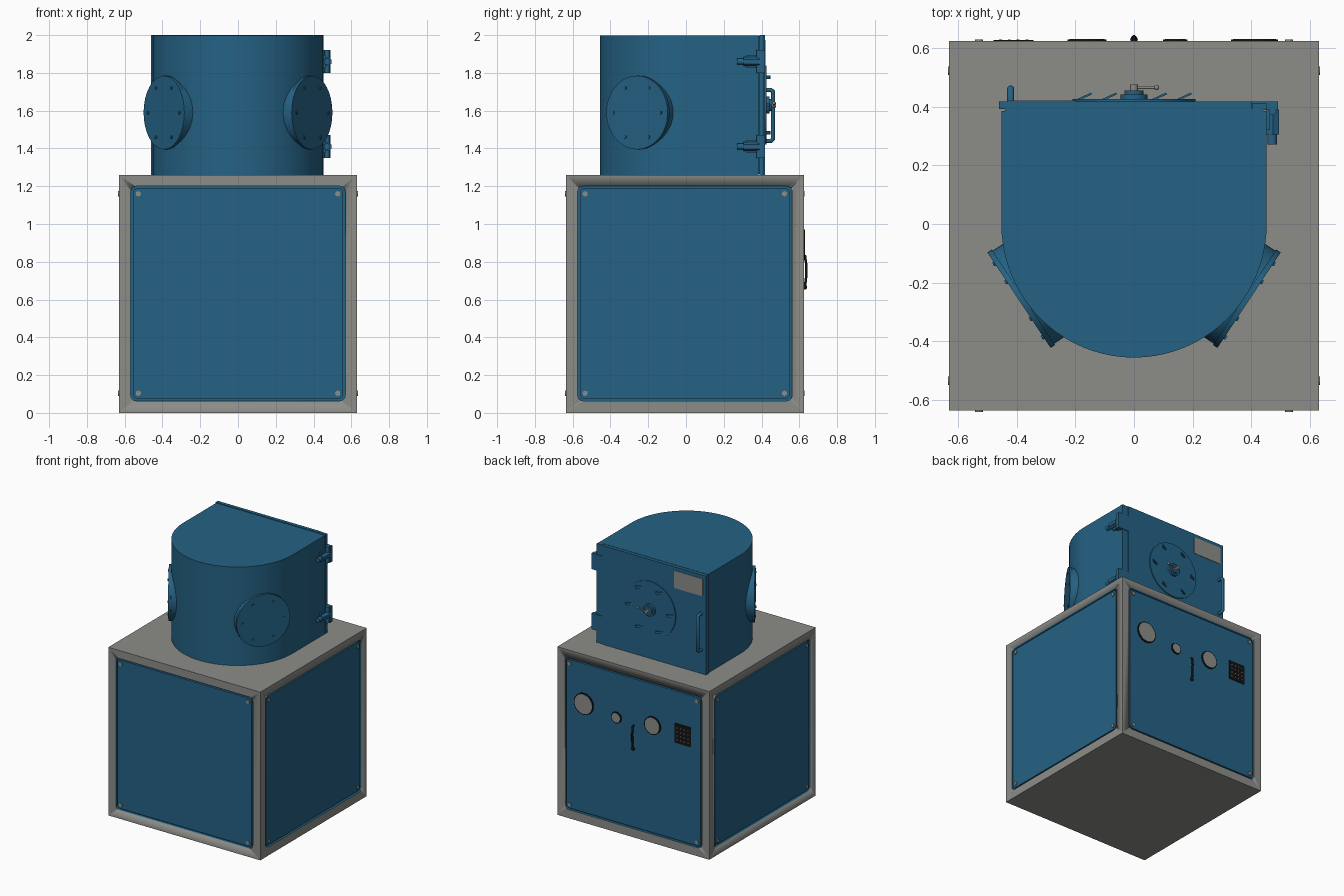
import bpy, bmesh
from math import sin, cos, pi, radians
from mathutils import Matrix, Vector

if "Cube" in bpy.data.objects:
    bpy.data.objects.remove(bpy.data.objects["Cube"], do_unlink=True)


def material(name, rgb):
    m = bpy.data.materials.new(name)
    m.use_nodes = True
    m.diffuse_color = (*rgb, 1)
    m.node_tree.nodes["Principled BSDF"].inputs["Base Color"].default_value = (*rgb, 1)
    return m


BLUE = material("steel blue paint", (0.018, 0.122, 0.23))
GREY = material("grey metal", (0.265, 0.265, 0.25))
BLACK = material("black plastic", (0.006, 0.006, 0.006))

CY = -0.006          # depth centre of the cabinet
HALF = 0.63          # half the cabinet size
BACK = CY + HALF     # rear face of the cabinet
DOOR = 0.418         # rear face of the chamber door
MID = 1.63           # mid height of the chamber
UPRIGHT = Matrix.Rotation(pi / 2, 4, 'X')
REAR = Matrix.Rotation(pi, 4, 'Z') @ UPRIGHT


def finish(name, bm, mat, matrix):
    bmesh.ops.recalc_face_normals(bm, faces=bm.faces)
    mesh = bpy.data.meshes.new(name)
    bm.to_mesh(mesh)
    bm.free()
    mesh.materials.append(mat)
    mesh.transform(matrix)
    ob = bpy.data.objects.new(name, mesh)
    bpy.context.collection.objects.link(ob)
    bpy.ops.object.select_all(action='DESELECT')
    ob.select_set(True)
    bpy.context.view_layer.objects.active = ob
    bpy.ops.object.shade_smooth_by_angle(angle=radians(35))
    return ob


def prism(name, pts, depth, mat, matrix=Matrix()):
    """Extrude a flat outline along its local z."""
    bm = bmesh.new()
    face = bm.faces.new([bm.verts.new((x, y, 0)) for x, y in pts])
    top = bmesh.ops.extrude_face_region(bm, geom=[face])["geom"]
    verts = [v for v in top if isinstance(v, bmesh.types.BMVert)]
    bmesh.ops.translate(bm, verts=verts, vec=(0, 0, depth))
    return finish(name, bm, mat, matrix)


def box(name, center, size, mat, turn=0):
    bm = bmesh.new()
    bmesh.ops.create_cube(bm, size=1)
    m = Matrix.Translation(center) @ Matrix.Rotation(turn, 4, 'Z') @ Matrix.Diagonal((*size, 1))
    return finish(name, bm, mat, m)


def rod(name, a, b, r, mat, sides=32):
    a, b = Vector(a), Vector(b)
    bm = bmesh.new()
    bmesh.ops.create_cone(bm, cap_ends=True, segments=sides, radius1=r, radius2=r,
                          depth=(b - a).length)
    turn = (b - a).to_track_quat('Z', 'Y').to_matrix().to_4x4()
    return finish(name, bm, mat, Matrix.Translation((a + b) / 2) @ turn)


def ball(name, center, r, mat):
    bm = bmesh.new()
    bmesh.ops.create_uvsphere(bm, u_segments=16, v_segments=10, radius=r)
    return finish(name, bm, mat, Matrix.Translation(center))


def tube(name, pts, r, mat):
    cu = bpy.data.curves.new(name, 'CURVE')
    cu.dimensions = '3D'
    cu.bevel_depth = r
    cu.bevel_resolution = 3
    cu.use_fill_caps = True
    sp = cu.splines.new('POLY')
    sp.points.add(len(pts) - 1)
    for p, co in zip(sp.points, pts):
        p.co = (*co, 1)
    cu.materials.append(mat)
    ob = bpy.data.objects.new(name, cu)
    bpy.context.collection.objects.link(ob)


def rounded(w, h, r, n=5):
    pts = []
    for k, (sx, sy) in enumerate([(1, 1), (-1, 1), (-1, -1), (1, -1)]):
        for i in range(n + 1):
            a = (k + i / n) * pi / 2
            pts.append((sx * (w - r) + r * cos(a), sy * (h - r) + r * sin(a)))
    return pts


def rear_plate(name, x, y, z, w, h, depth, mat):
    return prism(name, rounded(w, h, 0.004), depth, mat, Matrix.Translation((x, y, z)) @ REAR)


# Cabinet frame with a shallow recess in each of its four sides
frame = box("cabinet_frame", (0, CY, HALF), (2 * HALF,) * 3, GREY)
sides = [Matrix.Translation((0, CY, 0.632)) @ Matrix.Rotation(k * pi / 2, 4, 'Z') @ UPRIGHT
         for k in range(4)]
for side in sides:
    cutter = prism("recess_cutter", rounded(0.568, 0.568, 0.03), 0.1, BLUE,
                   side @ Matrix.Translation((0, 0, HALF - 0.02)))
    cutter.hide_render = True
    mod = frame.modifiers.new("recess", 'BOOLEAN')
    mod.operation = 'DIFFERENCE'
    mod.solver = 'EXACT'
    mod.object = cutter
    bpy.context.view_layer.objects.active = frame
    bpy.ops.object.modifier_apply(modifier=mod.name)
    bpy.data.objects.remove(cutter, do_unlink=True)
while len(frame.data.materials) < 2:
    frame.data.materials.append(BLUE)
frame.data.materials[0], frame.data.materials[1] = GREY, BLUE
for p in frame.data.polygons:
    c = p.center - Vector((0, CY, HALF))
    p.material_index = int(max(abs(v) for v in c) < HALF - 0.001)

# Side panels and their corner bolts
for name, side in zip(("front", "left", "back", "right"), sides):
    prism(name + "_panel", rounded(0.556, 0.556, 0.022), 0.02, BLUE,
          side @ Matrix.Translation((0, 0, HALF - 0.023)))
    for x in (-0.528, 0.528):
        for y in (-0.528, 0.528):
            rod(name + "_panel_bolt", side @ Vector((x, y, HALF - 0.01)),
                side @ Vector((x, y, HALF + 0.004)), 0.014, GREY, 12)

# Dials on the back panel: black rim with a grey face
for x, z, r in ((0.41, 0.89, 0.08), (0.14, 0.86, 0.042), (-0.16, 0.88, 0.067)):
    rod("dial_rim", (x, BACK - 0.01, z), (x, BACK + 0.005, z), r, BLACK, 40)
    rod("dial_face", (x, BACK, z), (x, BACK + 0.007, z), r - 0.007, GREY, 40)

# Keypad
rear_plate("keypad", -0.41, BACK - 0.006, 0.875, 0.068, 0.073, 0.008, BLACK)
for i in range(4):
    for j in range(4):
        rear_plate("keypad_button", -0.455 + i * 0.03, BACK, 0.828 + j * 0.03,
                   0.005, 0.004, 0.004, GREY)

# Black lever on the back panel
tube("panel_lever", [(0, BACK - 0.01, 0.84), (0, BACK + 0.007, 0.83), (0, BACK + 0.013, 0.78),
                     (0, BACK + 0.012, 0.72), (0, BACK + 0.006, 0.67)], 0.007, BLACK)
ball("panel_lever_knob", (0, BACK + 0.004, 0.665), 0.013, BLACK)

# Chamber: half-round front, straight sides and a flat back
arc = [(0.452 * cos(pi + pi * i / 40), 0.455 * sin(pi + pi * i / 40)) for i in range(41)]
prism("chamber", arc + [(0.452, 0.385), (-0.452, 0.385)], 0.738, BLUE,
      Matrix.Translation((0, 0, 1.26)))
box("door_seal", (0, 0.388, MID), (0.88, 0.012, 0.73), BLUE)
box("chamber_door", (-0.03, 0.405, MID), (0.86, 0.026, 0.74), BLUE)
box("door_hinge_strip", (0.427, 0.401, MID), (0.05, 0.024, 0.74), BLUE)

# Round bolted ports on both front quarters
for s, word in ((1, "left"), (-1, "right")):
    axis = Vector((s * cos(radians(33.5)), -sin(radians(33.5)), 0))
    across = Vector((-axis.y, axis.x, 0))
    mid = Vector((0, 0, 1.59))
    rod(word + "_port", mid + axis * 0.3, mid + axis * 0.452, 0.19, BLUE, 48)
    rod(word + "_port_cover", mid + axis * 0.452, mid + axis * 0.47, 0.195, BLUE, 48)
    for k in range(6):
        a = k * pi / 3
        p = mid + across * 0.15 * cos(a) + Vector((0, 0, 0.15 * sin(a)))
        rod(word + "_port_bolt", p + axis * 0.46, p + axis * 0.476, 0.009, BLUE, 6)

# Door centre: round plate, slanted clamps, knob with a small grey lever
rod("door_plate", (0, 0.41, MID), (0, DOOR + 0.007, MID), 0.21, BLUE, 48)
for k in range(6):
    a = k * pi / 3
    box("door_clamp", (0.17 * cos(a), 0.433, MID + 0.17 * sin(a)), (0.056, 0.007, 0.018),
        BLUE, radians(25))
rod("door_knob_base", (0, 0.41, MID), (0, 0.442, MID), 0.046, BLUE)
rod("door_knob", (0, 0.43, MID), (0, 0.455, MID), 0.033, BLUE)
rod("door_knob_cap", (0, 0.45, MID), (0, 0.476, MID), 0.013, GREY, 16)
rod("door_knob_lever", (0, 0.465, MID), (0.075, 0.465, MID + 0.01), 0.005, GREY, 12)
ball("door_knob_lever_end", (0.077, 0.465, MID + 0.01), 0.009, GREY)

# Grey label plate and pull handle on the door
rear_plate("door_label", -0.315, DOOR - 0.002, 1.908, 0.118, 0.065, 0.005, GREY)
tube("door_handle", [(-0.42, 0.41, 1.71), (-0.42, 0.45, 1.71), (-0.42, 0.461, 1.70),
                     (-0.42, 0.461, 1.45), (-0.42, 0.45, 1.44), (-0.42, 0.41, 1.44)], 0.012, BLUE)

# Hinges on the left edge of the door
for z in (1.86, 1.41):
    box("hinge_arm", (0.445, 0.404, z), (0.09, 0.028, 0.12), BLUE)
    box("hinge_side_plate", (0.457, 0.36, z), (0.012, 0.08, 0.07), BLUE)
    rod("hinge_pin", (0.472, 0.385, z - 0.06), (0.472, 0.385, z + 0.06), 0.013, BLUE, 16)
    rod("hinge_block", (0.473, 0.305, z), (0.473, 0.39, z), 0.024, BLUE, 6)
    rod("hinge_bolt", (0.471, 0.27, z), (0.471, 0.31, z), 0.016, BLUE, 16)
